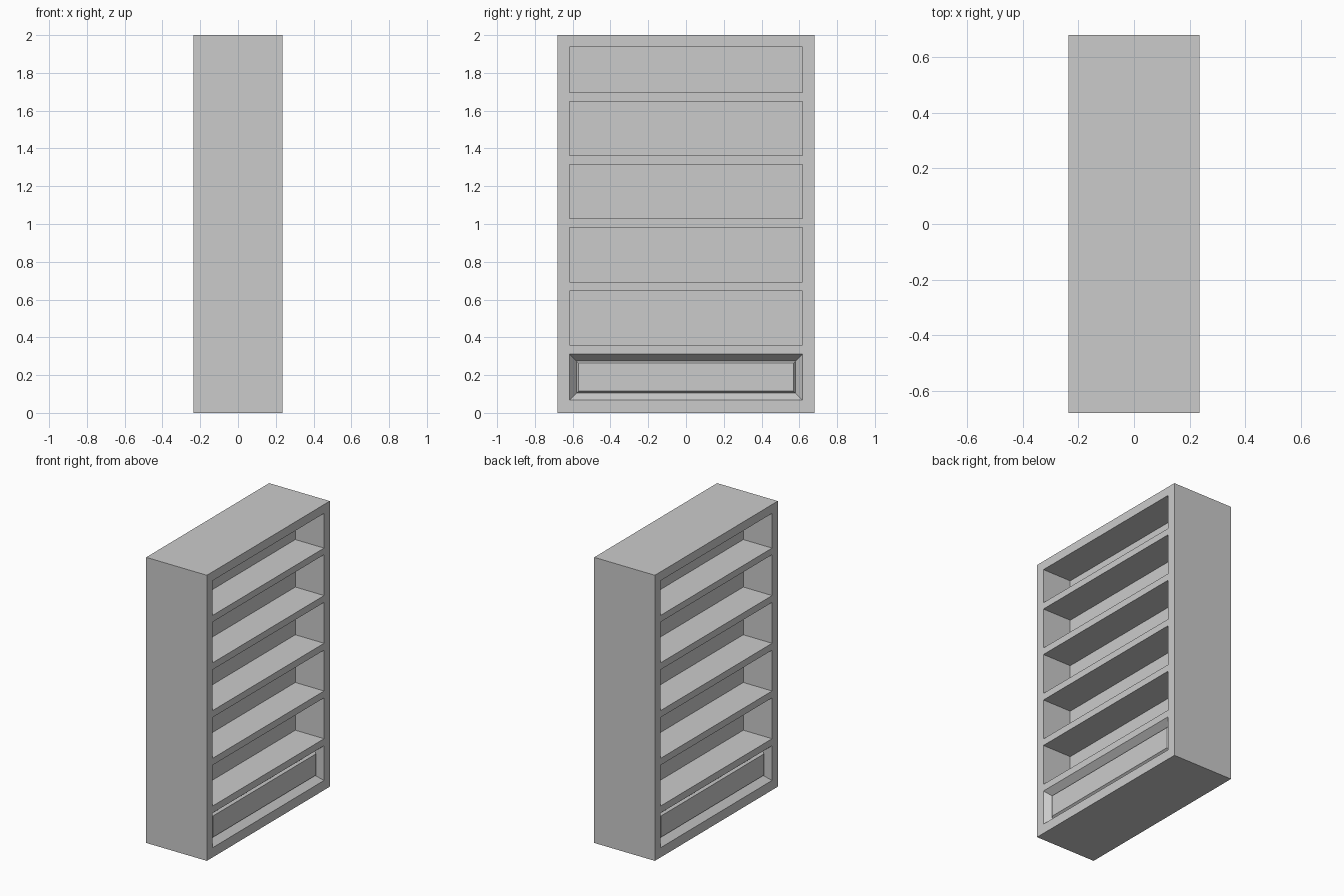
import bpy, bmesh
from mathutils import Vector

if "Cube" in bpy.data.objects:
    bpy.data.objects.remove(bpy.data.objects["Cube"])

HX, HY, HEIGHT = 0.235, 0.68, 2.0
OPEN_Y = 0.617                      # half width of every opening
SHELF_DEPTH = 0.223                 # leaves a thin shared back panel
PLINTH = (0.068, 0.311)             # bottom panel recess
BAYS = [(0.36 + i * 0.3342, 0.646 + i * 0.3342) for i in range(4)] + [(1.695, 1.938)]

bm = bmesh.new()

# Solid carcass block standing on the floor
bmesh.ops.create_cube(bm, size=1)
bmesh.ops.scale(bm, vec=(2 * HX, 2 * HY, HEIGHT), verts=bm.verts)
bmesh.ops.translate(bm, vec=(0, 0, HEIGHT / 2), verts=bm.verts)


def open_faces(side):
    return [f for f in bm.faces if f.normal.x * side > 0.9]


def cut(point, normal):
    geom = bm.verts[:] + bm.edges[:] + bm.faces[:]
    bmesh.ops.bisect_plane(bm, geom=geom, plane_co=point, plane_no=normal)


# Score the outlines of the openings
for y in (-OPEN_Y, OPEN_Y):
    cut((0, y, 0), (0, 1, 0))
for z in [z for bay in [PLINTH] + BAYS for z in bay]:
    cut((0, 0, z), (0, 0, 1))
bm.normal_update()


def find(side, bay):
    mid = sum(bay) / 2
    return next(f for f in open_faces(side)
                if (f.calc_center_median() - Vector((side * HX, 0, mid))).length < 0.01)


for side in (-1, 1):
    # Open shelf bays, pushed in from both faces
    for bay in BAYS:
        face = find(side, bay)
        new = bmesh.ops.extrude_discrete_faces(bm, faces=[face])["faces"][0]
        bmesh.ops.translate(bm, vec=(-side * SHELF_DEPTH, 0, 0), verts=new.verts)
        bm.normal_update()
    # Bottom panel: bevelled groove, then a slightly raised field
    panel = find(side, PLINTH)
    for width, depth in ((0.037, -0.045), (0.010, 0.015)):
        bmesh.ops.inset_individual(bm, faces=[panel], thickness=width, depth=depth,
                                   use_even_offset=True)
        bm.normal_update()

bmesh.ops.recalc_face_normals(bm, faces=bm.faces)
mesh = bpy.data.meshes.new("double_sided_bookcase")
bm.to_mesh(mesh)
bm.free()
bpy.context.collection.objects.link(bpy.data.objects.new("double_sided_bookcase", mesh))
